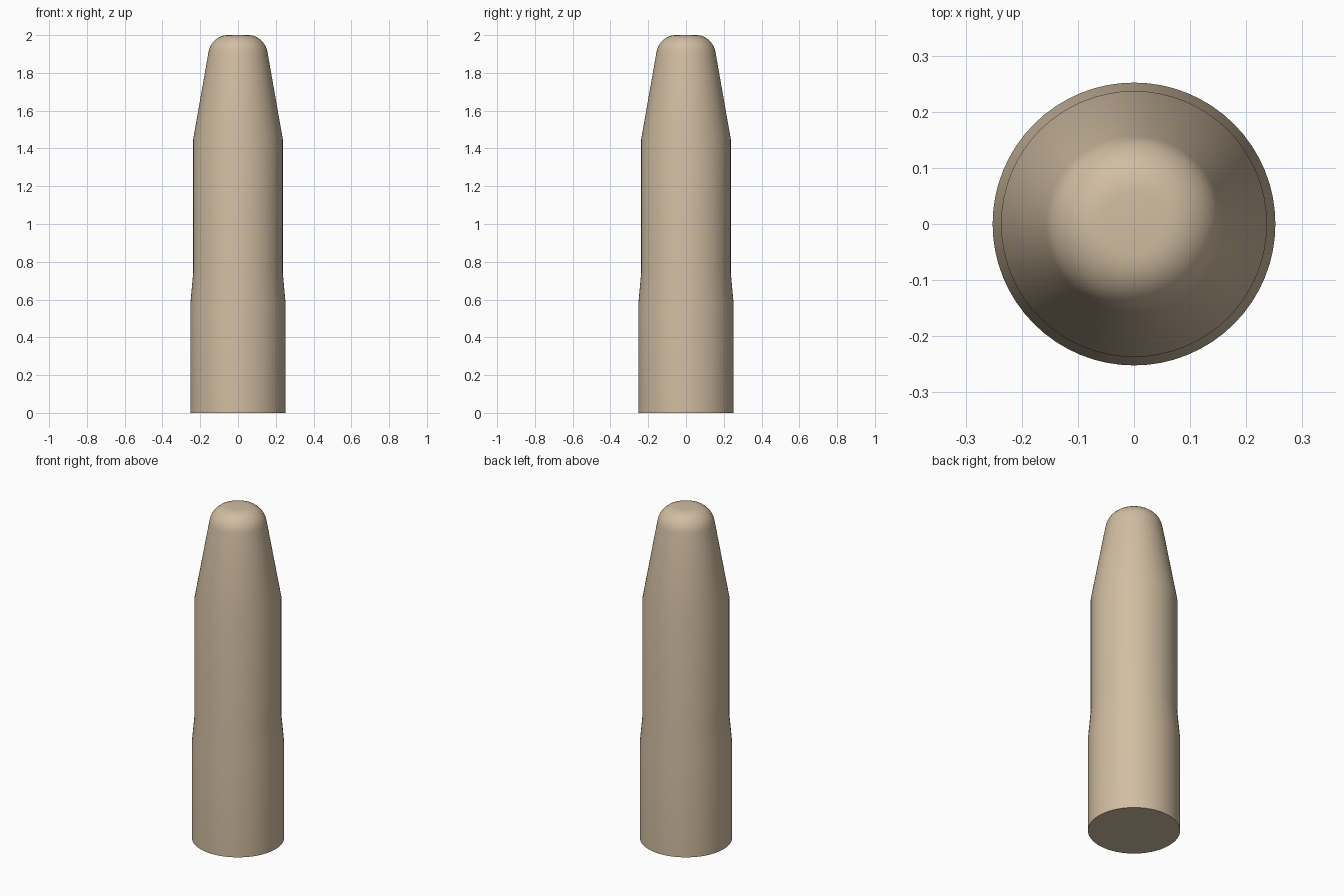
import bpy, bmesh, math

if "Cube" in bpy.data.objects:
    bpy.data.objects.remove(bpy.data.objects["Cube"])

SEGMENTS = 64

# Single matte tan colour
tan = bpy.data.materials.new("tan")
tan.diffuse_color = (0.64, 0.51, 0.36, 1)
tan.use_nodes = True
tan.node_tree.nodes["Principled BSDF"].inputs["Base Color"].default_value = tan.diffuse_color

# Half profile (radius, height): base, shoulder, barrel, taper
profile = [(0.252, 0.0), (0.252, 0.58), (0.237, 0.745), (0.237, 1.45), (0.157, 1.905)]

# Rounded nose: elliptical arc from the taper to the flat tip
for i in range(1, 9):
    a = math.radians(10 + 80 * i / 8)
    profile.append((0.055 + 0.1035 * math.cos(a), 1.888 + 0.112 * math.sin(a)))

# Lathe the profile around z
bm = bmesh.new()
rings = []
for r, z in profile:
    rings.append([bm.verts.new((r * math.cos(2 * math.pi * k / SEGMENTS),
                                r * math.sin(2 * math.pi * k / SEGMENTS), z))
                  for k in range(SEGMENTS)])
for low, high in zip(rings, rings[1:]):
    for k in range(SEGMENTS):
        n = (k + 1) % SEGMENTS
        bm.faces.new((low[k], low[n], high[n], high[k]))

# Flat base and tip
bm.faces.new(rings[0][::-1])
bm.faces.new(rings[-1])

mesh = bpy.data.meshes.new("tapered_body")
bm.to_mesh(mesh)
bm.free()
mesh.materials.append(tan)
body = bpy.data.objects.new("tapered_body", mesh)
bpy.context.collection.objects.link(body)

# Smooth sides, sharp base edge
bpy.context.view_layer.objects.active = body
body.select_set(True)
bpy.ops.object.shade_smooth_by_angle(angle=math.radians(30))
